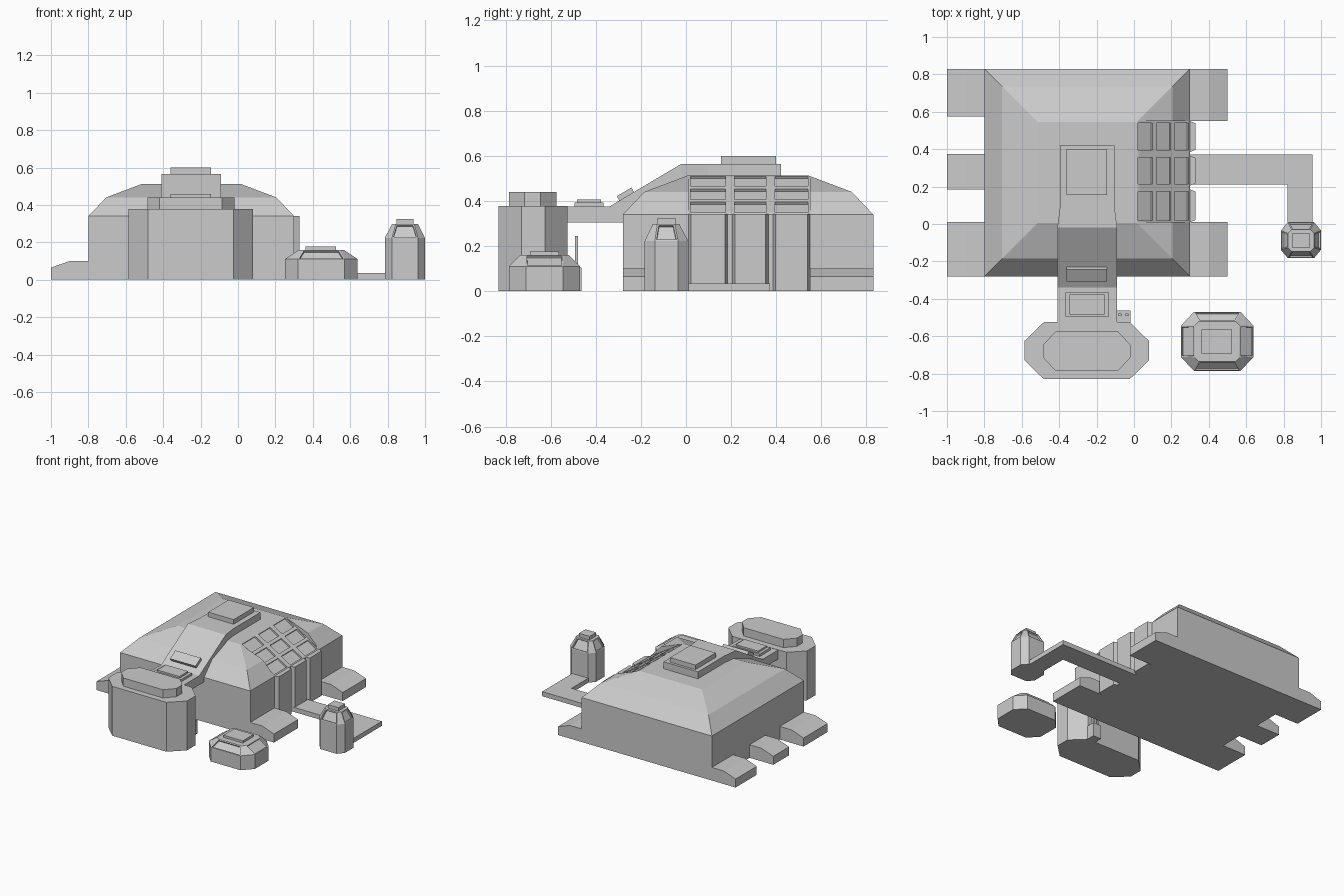
import bpy, bmesh, math
from mathutils import Matrix

if "Cube" in bpy.data.objects:
    bpy.data.objects.remove(bpy.data.objects["Cube"])


def make(name, bm):
    bmesh.ops.recalc_face_normals(bm, faces=bm.faces)
    me = bpy.data.meshes.new(name)
    bm.to_mesh(me)
    bm.free()
    ob = bpy.data.objects.new(name, me)
    bpy.context.collection.objects.link(ob)
    return ob


def loft(rings):
    """Skin a list of equal-length point rings and cap both ends."""
    bm = bmesh.new()
    vs = [[bm.verts.new(p) for p in r] for r in rings]
    n = len(vs[0])
    for a, b in zip(vs, vs[1:]):
        for i in range(n):
            j = (i + 1) % n
            bm.faces.new((a[i], a[j], b[j], b[i]))
    bm.faces.new(vs[0][::-1])
    bm.faces.new(vs[-1])
    bmesh.ops.recalc_face_normals(bm, faces=bm.faces)
    return bm


def rect(x0, x1, y0, y1, z):
    return [(x0, y0, z), (x1, y0, z), (x1, y1, z), (x0, y1, z)]


def octagon(x0, x1, y0, y1, cx, cy, z):
    return [(x0 + cx, y0, z), (x1 - cx, y0, z), (x1, y0 + cy, z), (x1, y1 - cy, z),
            (x1 - cx, y1, z), (x0 + cx, y1, z), (x0, y1 - cy, z), (x0, y0 + cy, z)]


def box(name, x0, x1, y0, y1, z0, z1):
    return make(name, loft([rect(x0, x1, y0, y1, z0), rect(x0, x1, y0, y1, z1)]))


def prism_z(name, pts, z0, z1):
    return make(name, loft([[(x, y, z) for x, y in pts] for z in (z0, z1)]))


def prism_y(name, pts, y0, y1):
    return make(name, loft([[(x, y, z) for x, z in pts] for y in (y0, y1)]))


def cut(ob, cutter):
    cutter.hide_render = True
    m = ob.modifiers.new("cut", 'BOOLEAN')
    m.operation, m.solver, m.object = 'DIFFERENCE', 'EXACT', cutter
    bpy.context.view_layer.objects.active = ob
    bpy.ops.object.modifier_apply(modifier=m.name)
    bpy.data.objects.remove(cutter)


# main hall with its two-stage hipped roof
hall_rings = [rect(-0.8 + a, 0.3 - a, -0.28 + a, 0.83 - a, z)
              for a, z in ((0, 0), (0, 0.34), (0.095, 0.44), (0.285, 0.512))]
hall = make("main_hall", loft(hall_rings))

# flat sloping glazing cut into the right side of the roof, with 3 x 3 sunken panes
cut(hall, prism_y("glazing_cutter", [(-0.01, 0.53), (0.34, 0.32), (0.34, 0.62), (-0.01, 0.62)],
                  0.01, 0.55))
bays = [(0.01, 0.185), (0.205, 0.365), (0.385, 0.55)]
slope = math.atan2(0.21, 0.35)
bm = bmesh.new()
for y0, y1 in bays:
    for x in (0.06, 0.157, 0.253):
        m = (Matrix.Translation((x, (y0 + y1) / 2, 0.53 - (x + 0.01) * 0.6))
             @ Matrix.Rotation(slope, 4, 'Y')
             @ Matrix.Diagonal((0.088, y1 - y0 - 0.02, 0.024, 1)))
        bmesh.ops.create_cube(bm, size=1, matrix=m)
cut(hall, make("pane_cutter", bm))

# projecting wall bays below the glazing
for i, (y0, y1) in enumerate(bays):
    prism_z(f"wall_bay_{i + 1}", [(0.29, y0), (0.30, y0), (0.33, y0 + 0.012),
                                  (0.33, y1 - 0.012), (0.30, y1), (0.29, y1)], 0, 0.342)

# buttress feet on both sides
for side, edge, spans in (("left", -0.8, ((-0.28, 0.01), (0.185, 0.375), (0.575, 0.83))),
                          ("right", 0.3, ((-0.28, 0.01), (0.55, 0.83)))):
    s = -1 if side == "left" else 1
    prof = [(edge - s * 0.02, 0), (edge + s * 0.2, 0), (edge + s * 0.2, 0.065),
            (edge + s * 0.1, 0.1), (edge - s * 0.02, 0.1)]
    for i, (y0, y1) in enumerate(spans):
        prism_y(f"{side}_foot_{i + 1}", prof, y0, y1)

# roof spine that slopes down into the bridge to the front tower
make("roof_spine", loft([[(-0.25 - w, y, 0.305), (-0.25 + w, y, 0.305),
                          (-0.25 + w, y, z), (-0.25 - w, y, z)]
                         for y, w, z in ((0.42, 0.145, 0.565), (0.1, 0.145, 0.565),
                                         (-0.02, 0.16, 0.565), (-0.34, 0.16, 0.375),
                                         (-0.54, 0.16, 0.375))]))
box("spine_hatch", -0.36, -0.145, 0.155, 0.40, 0.56, 0.6)
box("bridge_hatch_base", -0.367, -0.135, -0.495, -0.365, 0.37, 0.393)
box("bridge_hatch_top", -0.345, -0.157, -0.483, -0.377, 0.39, 0.406)
bm = bmesh.new()
bmesh.ops.create_cube(bm, size=1, matrix=Matrix.Translation((-0.2525, -0.263, 0.421))
                      @ Matrix.Rotation(math.atan2(0.19, 0.32), 4, 'X')
                      @ Matrix.Diagonal((0.215, 0.075, 0.045, 1)))
make("slope_hatch", bm)

# front tower, its cap and the small console behind it
make("front_tower", loft([octagon(-0.585, 0.08, -0.83, -0.525, 0.103, 0.1, z)
                          for z in (0, 0.377)]))
make("front_tower_cap", loft([octagon(-0.485, -0.02, -0.785, -0.575, 0.065, 0.07, z)
                              for z in (0.37, 0.44)]))
box("console_base", -0.09, -0.02, -0.53, -0.463, 0, 0.105)
for i, x in enumerate((-0.075, -0.037)):
    box(f"console_post_{i + 1}", x - 0.008, x + 0.008, -0.493, -0.479, 0.1, 0.245)


def pod(name, base, shoulder, roof, cap, frame):
    """Octagonal pod with sunken windows in the four main sloping faces."""
    bm = loft([octagon(*base, 0), octagon(*base, shoulder), octagon(*roof)])
    wins = [f for f in bm.faces if 0.05 < f.normal.z < 0.95
            and min(abs(f.normal.x), abs(f.normal.y)) < 0.01]
    bmesh.ops.inset_individual(bm, faces=wins, thickness=frame, depth=0)
    bmesh.ops.inset_individual(bm, faces=wins, thickness=0.002, depth=-0.01)
    make(name, bm)
    box(name + "_cap", *cap)


pod("low_pod", (0.25, 0.64, -0.785, -0.47, 0.07, 0.075), 0.11,
    (0.325, 0.565, -0.735, -0.52, 0.022, 0.022, 0.16),
    (0.362, 0.525, -0.692, -0.563, 0.15, 0.177), 0.01)
pod("side_turret", (0.785, 1.0, -0.183, 0.01, 0.038, 0.045), 0.223,
    (0.823, 0.962, -0.147, -0.03, 0.02, 0.02, 0.298),
    (0.848, 0.937, -0.127, -0.047, 0.29, 0.325), 0.01)

# L-shaped walkway from the hall to the turret
prism_z("walkway", [(0.29, 0.21), (0.82, 0.21), (0.82, -0.03), (0.955, -0.03),
                    (0.955, 0.372), (0.29, 0.372)], 0, 0.035)
